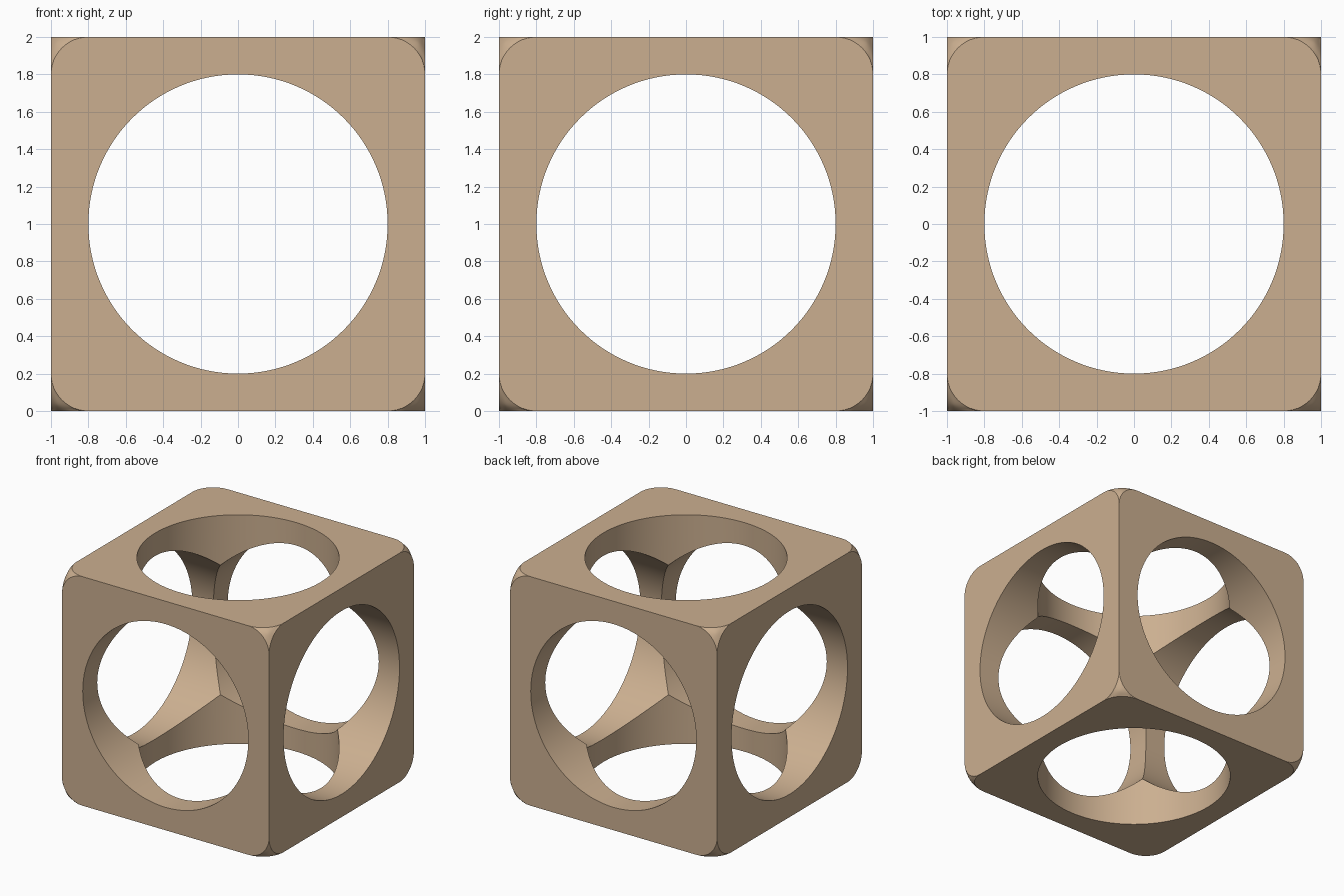
import bpy, bmesh
from math import pi

if "Cube" in bpy.data.objects:
    bpy.data.objects.remove(bpy.data.objects["Cube"])

# Cube with rounded corner points, edges left sharp
bm = bmesh.new()
bmesh.ops.create_cube(bm, size=2)
bmesh.ops.bevel(bm, geom=bm.verts[:], offset=0.2, offset_type='OFFSET',
                segments=12, profile=0.5, affect='VERTICES')
bmesh.ops.translate(bm, verts=bm.verts, vec=(0, 0, 1))
mesh = bpy.data.meshes.new("cube_frame")
bm.to_mesh(mesh)
bm.free()
frame = bpy.data.objects.new("cube_frame", mesh)
bpy.context.collection.objects.link(frame)

# Round holes through all three axes
cutters = []
for name, rot in (("hole_x", (0, pi / 2, 0)), ("hole_y", (pi / 2, 0, 0)), ("hole_z", (0, 0, 0))):
    bpy.ops.mesh.primitive_cylinder_add(vertices=128, radius=0.8, depth=3,
                                        location=(0, 0, 1), rotation=rot)
    cutter = bpy.context.object
    cutter.name = name
    cutter.hide_render = True
    mod = frame.modifiers.new(name, 'BOOLEAN')
    mod.operation = 'DIFFERENCE'
    mod.solver = 'EXACT'
    mod.object = cutter
    cutters.append(cutter)

bpy.ops.object.select_all(action='DESELECT')
frame.select_set(True)
bpy.context.view_layer.objects.active = frame
for mod in list(frame.modifiers):
    bpy.ops.object.modifier_apply(modifier=mod.name)
for cutter in cutters:
    bpy.data.objects.remove(cutter)

# Smooth holes and corners, crisp edges
bpy.ops.object.shade_smooth_by_angle(angle=pi / 9)

# Tan finish
tan = bpy.data.materials.new("tan")
tan.diffuse_color = (0.60, 0.43, 0.28, 1)
tan.use_nodes = True
tan.node_tree.nodes["Principled BSDF"].inputs["Base Color"].default_value = tan.diffuse_color
frame.data.materials.clear()
frame.data.materials.append(tan)
